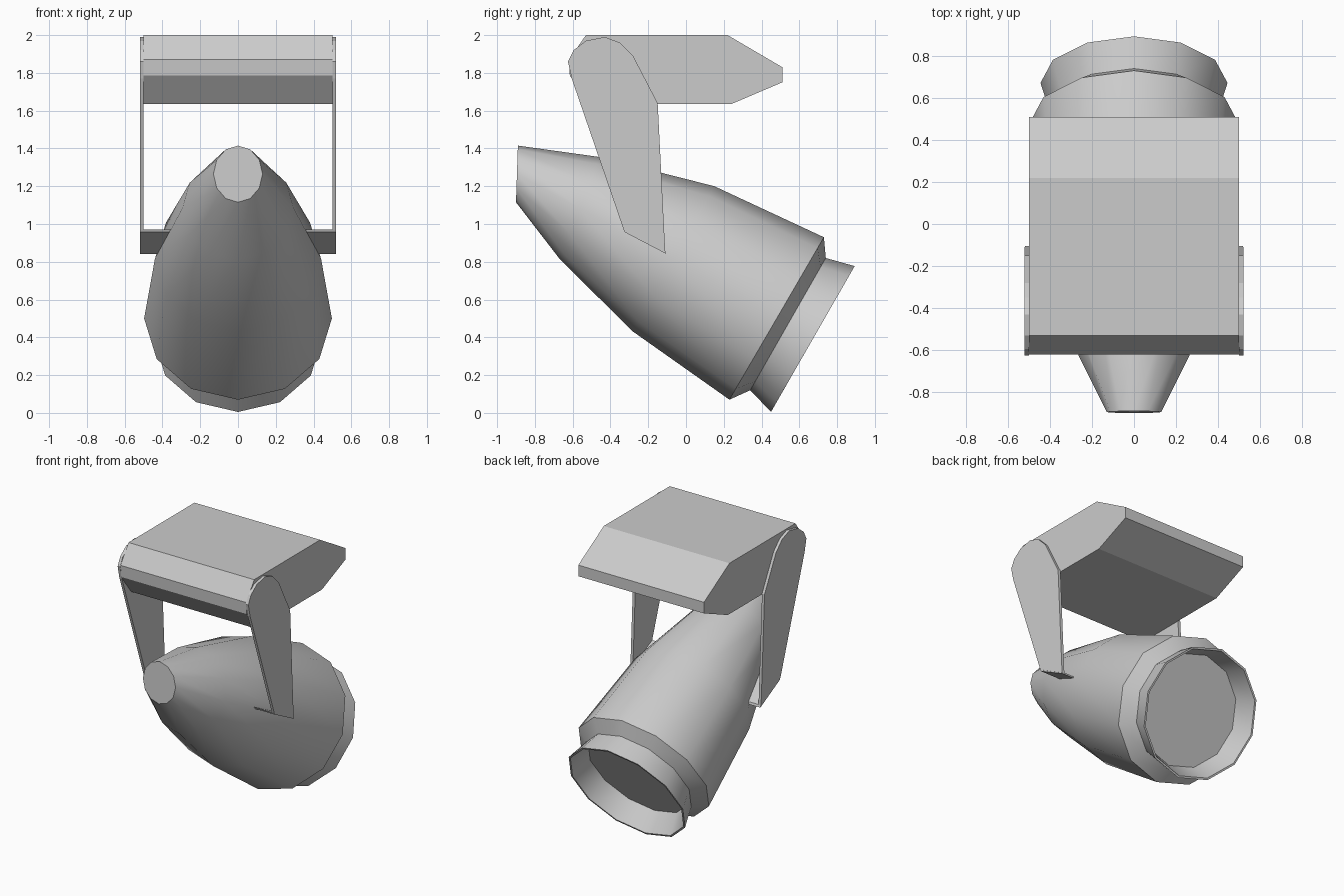
import bpy, math
from mathutils import Vector

if "Cube" in bpy.data.objects:
    bpy.data.objects.remove(bpy.data.objects["Cube"])


def make(name, verts, faces, smooth=None):
    me = bpy.data.meshes.new(name)
    me.from_pydata(verts, [], faces)
    ob = bpy.data.objects.new(name, me)
    bpy.context.collection.objects.link(ob)
    bpy.ops.object.select_all(action='DESELECT')
    ob.select_set(True)
    bpy.context.view_layer.objects.active = ob
    bpy.ops.object.mode_set(mode='EDIT')
    bpy.ops.mesh.select_all(action='SELECT')
    bpy.ops.mesh.normals_make_consistent(inside=False)
    bpy.ops.object.mode_set(mode='OBJECT')
    if smooth:
        bpy.ops.object.shade_smooth_by_angle(angle=math.radians(smooth))
    return ob


def prism(name, profile, x0, x1):
    """Extrude a (y, z) outline along x."""
    n = len(profile)
    verts = [(x, y, z) for x in (x0, x1) for y, z in profile]
    faces = [tuple(range(n)), tuple(range(2 * n - 1, n - 1, -1))]
    faces += [(i, (i + 1) % n, n + (i + 1) % n, n + i) for i in range(n)]
    return make(name, verts, faces)


def loft(name, rings, sides=12):
    """Skin tilted rings, each given by top (y, z), bottom (y, z), half width."""
    verts, faces = [], []
    for top, bottom, w in rings:
        t, b = Vector((0, *top)), Vector((0, *bottom))
        c, up = (t + b) / 2, (t - b) / 2
        for k in range(sides):
            a = 2 * math.pi * k / sides
            verts.append(c + up * math.cos(a) + Vector((w * math.sin(a), 0, 0)))
    for r in range(len(rings) - 1):
        for k in range(sides):
            m = (k + 1) % sides
            faces.append((r * sides + k, r * sides + m,
                          (r + 1) * sides + m, (r + 1) * sides + k))
    faces.append(tuple(range(sides)))
    faces.append(tuple(range((len(rings) - 1) * sides, len(rings) * sides)))
    return make(name, verts, faces, 40)


# ceiling housing
prism("housing", [(-0.62, 1.87), (-0.53, 2.0), (0.22, 2.0), (0.51, 1.83),
                  (0.51, 1.75), (0.24, 1.635), (-0.5, 1.635), (-0.615, 1.785)],
      -0.5, 0.5)

# side arms, with sloped tabs reaching in to the lamp
arm = [(-0.605, 1.77), (-0.33, 0.97), (-0.11, 0.85), (-0.15, 1.64),
       (-0.28, 1.89), (-0.35, 1.96), (-0.43, 1.99), (-0.53, 1.97),
       (-0.595, 1.92), (-0.625, 1.86)]
tab = [(-0.33, 0.97), (-0.11, 0.858), (-0.105, 0.842), (-0.325, 0.957)]
for side, s in (("left", -1), ("right", 1)):
    prism(side + "_arm", arm, s * 0.5, s * 0.52)
    prism(side + "_tab", tab, s * 0.34, s * 0.518)

# lamp: shell from the back cap to the rim, then back inside to the lens
loft("lamp_head", [
    ((-0.89, 1.415), (-0.90, 1.115), 0.13),
    ((-0.46, 1.355), (-0.665, 0.81), 0.295),
    ((0.15, 1.20), (-0.28, 0.43), 0.44),
    ((0.73, 0.93), (0.23, 0.07), 0.497),
    ((0.74, 0.82), (0.34, 0.12), 0.403),
    ((0.893, 0.777), (0.45, 0.005), 0.445),
    ((0.886, 0.765), (0.457, 0.017), 0.432),
    ((0.735, 0.80), (0.355, 0.14), 0.38),
])
